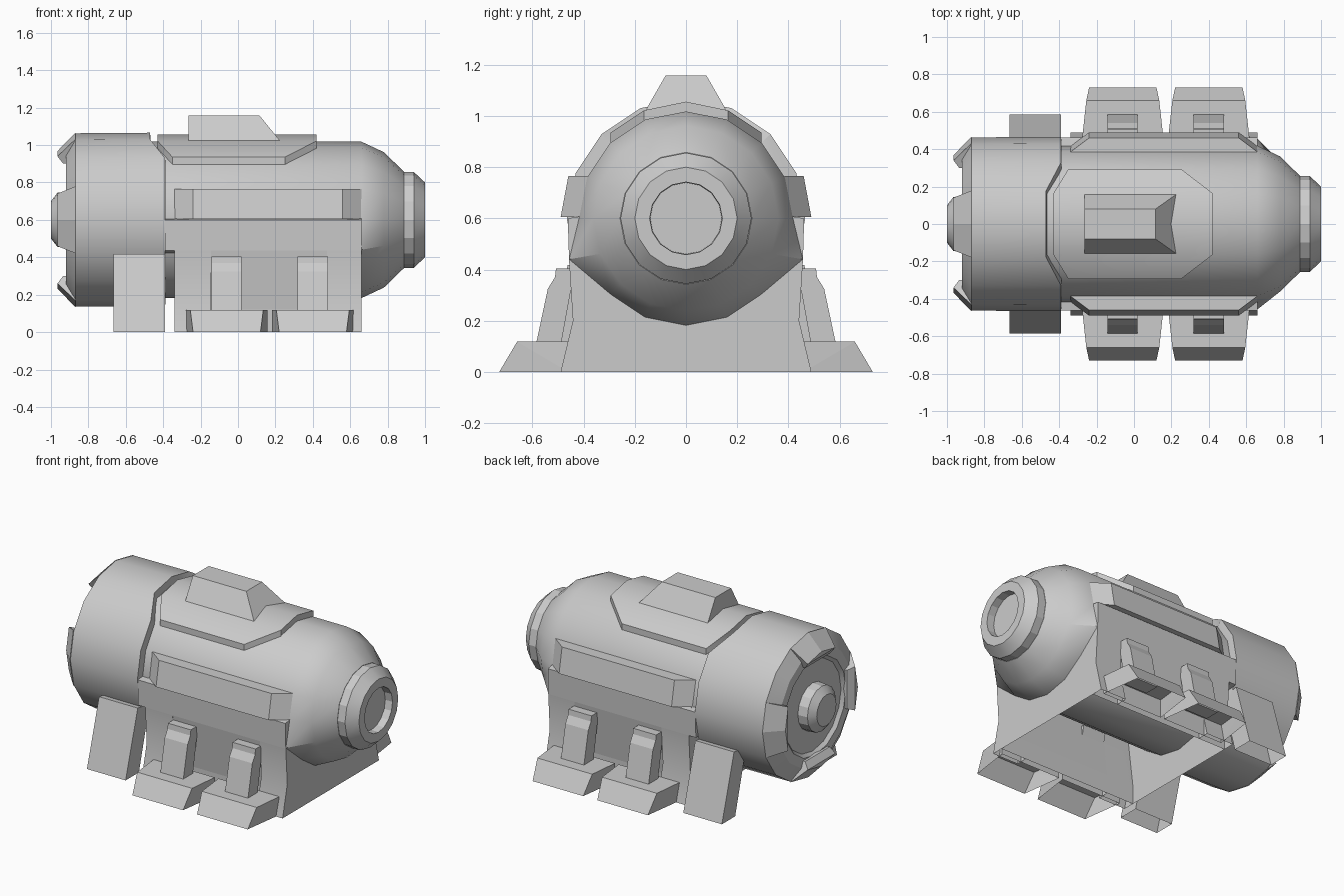
import bpy, bmesh
from math import sin, cos, pi

if "Cube" in bpy.data.objects:
    bpy.data.objects.remove(bpy.data.objects["Cube"])

CZ = 0.6      # height of the tank axis
SIDES = 16


def finish(name, bm, mirror=False, smooth=None):
    bmesh.ops.recalc_face_normals(bm, faces=bm.faces)
    me = bpy.data.meshes.new(name)
    bm.to_mesh(me)
    bm.free()
    ob = bpy.data.objects.new(name, me)
    bpy.context.collection.objects.link(ob)
    if mirror:
        mod = ob.modifiers.new("Mirror", 'MIRROR')
        mod.use_axis = (False, True, False)
    if smooth:
        bpy.ops.object.select_all(action='DESELECT')
        ob.select_set(True)
        bpy.context.view_layer.objects.active = ob
        bpy.ops.object.shade_smooth_by_angle(angle=smooth * pi / 180)
    return ob


def lathe(name, profile, tweak=None, smooth=32):
    """Revolve (x, radius) points about the long axis, capping both ends."""
    bm = bmesh.new()
    rings = []
    for i, (x, r) in enumerate(profile):
        ring = []
        for k in range(SIDES):
            t = 2 * pi * k / SIDES
            dx, dr = tweak(i, k) if tweak else (0, 0)
            ring.append(bm.verts.new((x + dx, (r + dr) * sin(t), CZ + r * cos(t))))
        rings.append(ring)
    for a, b in zip(rings, rings[1:]):
        for k in range(SIDES):
            n = (k + 1) % SIDES
            bm.faces.new((a[k], a[n], b[n], b[k]))
    bm.faces.new(rings[0])
    bm.faces.new(rings[-1])
    return finish(name, bm, smooth=smooth)


def drop_bottom(bm):
    """Leave a part open where it meets the ground."""
    low = [f for f in bm.faces if all(v.co.z < 0.001 for v in f.verts)]
    bmesh.ops.delete(bm, geom=low, context='FACES_ONLY')


def hull(name, pts, mirror=False):
    """Convex solid around a few corner points."""
    bm = bmesh.new()
    for p in pts:
        bm.verts.new(p)
    bmesh.ops.convex_hull(bm, input=bm.verts)
    bmesh.ops.dissolve_limit(bm, angle_limit=0.03, verts=bm.verts, edges=bm.edges)
    drop_bottom(bm)
    return finish(name, bm, mirror)


def prism(name, yz, x0, x1, mirror=False, smooth=None):
    """Extrude a (y, z) outline along x."""
    bm = bmesh.new()
    a = [bm.verts.new((x0, y, z)) for y, z in yz]
    b = [bm.verts.new((x1, y, z)) for y, z in yz]
    bm.faces.new(a)
    bm.faces.new(b)
    for i in range(len(yz)):
        j = (i + 1) % len(yz)
        bm.faces.new((a[i], a[j], b[j], b[i]))
    drop_bottom(bm)
    return finish(name, bm, mirror, smooth)


# main tank with domed nose; its lower flanks flare out to meet the saddle
lathe("tank_body", [(-0.34, 0.418), (0.66, 0.418), (0.78, 0.362), (0.887, 0.258)],
      lambda i, k: (0, 0.076 if i < 2 and k in (5, 11) else 0))
lathe("tank_neck", [(-0.50, 0.418), (-0.34, 0.418)])

# nose collar with recessed opening
lathe("nose_collar", [(0.885, 0.256), (0.94, 0.256), (1.0, 0.20),
                      (1.0, 0.142), (0.95, 0.14)], smooth=20)

# rear drum, its front rim stepping back around the top plate
lathe("rear_drum", [(-0.90, 0.29), (-0.92, 0.31), (-0.92, 0.37), (-0.868, 0.463),
                    (-0.39, 0.466), (-0.385, 0.40)],
      lambda i, k: (-0.08 if i >= 4 and k in (15, 0, 1) else 0, 0), smooth=25)

# rear hub
lathe("rear_hub", [(-0.89, 0.15), (-0.965, 0.145), (-1.0, 0.10)], smooth=20)

# four bevelled claws around the rear rim
for i, side in enumerate(("top", "left", "bottom", "right")):
    pts = []
    for x, r in ((-0.87, 0.466), (-0.85, 0.42), (-0.965, 0.368), (-0.935, 0.325), (-0.90, 0.325)):
        for k in (-1, 0, 1):
            t = i * pi / 2 + k * pi / 8
            pts.append((x, r * sin(t), CZ + r * cos(t)))
    hull("rear_claw_" + side, pts)

# curved octagonal top plate
bm = bmesh.new()
cols = []
for y, z, x0, x1 in ((-0.295, 0.935, -0.35, 0.25), (-0.165, 1.022, -0.43, 0.42),
                     (0, 1.056, -0.43, 0.42), (0.165, 1.022, -0.43, 0.42),
                     (0.295, 0.935, -0.35, 0.25)):
    cols.append([bm.verts.new(p) for p in ((x0, y, z), (x1, y, z),
                 (x1, y, z - 0.05), (x0, y, z - 0.05))])
for a, b in zip(cols, cols[1:]):
    for k in range(4):
        n = (k + 1) % 4
        bm.faces.new((a[k], a[n], b[n], b[k]))
bm.faces.new(cols[0])
bm.faces.new(cols[-1])
finish("top_plate", bm, smooth=32)

# wedge housing on the top plate
hull("top_housing", [(x, s * w, z) for s in (-1, 1) for x, w, z in (
    (-0.265, 0.08, 1.158), (0.115, 0.08, 1.158), (-0.265, 0.165, 1.01), (0.235, 0.165, 1.01))])

# saddle: recessed skirts and end walls, open underneath
half = [(0.415, 0), (0.415, 0.12), (0.457, 0.435), (0.462, 0.6), (0.40, 0.61)]
prism("saddle", half + [(-y, z) for y, z in reversed(half)], -0.34, 0.66)
prism("saddle_rear_lip", [(0.36, 0.42), (0.457, 0.435), (0.462, 0.6), (0.38, 0.61)],
      -0.39, -0.34, mirror=True)

# flared ribs at both ends of each skirt
for label, x0, x1 in (("rear", -0.34, -0.145), ("front", 0.475, 0.66)):
    prism(label + "_rib", [(0.49, 0), (0.442, 0.2), (0.457, 0.435), (0.415, 0.12), (0.415, 0)],
          x0, x1, mirror=True, smooth=25)

# side armour panel with chamfered ends
hull("side_panel", [(x, y + d, z) for y, z in ((0.385, 0.765), (0.415, 0.605))
                    for x, d in ((-0.34, 0), (0.66, 0), (-0.24, 0.075), (0.56, 0.075))], mirror=True)

# legs and feet
for label, cx in (("rear", -0.06), ("front", 0.40)):
    prism(label + "_leg", [(0.43, 0.405), (0.508, 0.405), (0.512, 0.37), (0.54, 0.325),
                           (0.588, 0.10), (0.49, 0.10), (0.45, 0.32)],
          cx - 0.083, cx + 0.08, mirror=True)
    hull(label + "_foot", [(cx + s * w, y, z) for s in (-1, 1) for w, y, z in (
        (0.217, 0.46, 0), (0.217, 0.46, 0.118), (0.195, 0.66, 0.118), (0.18, 0.73, 0))], mirror=True)

# slanted rear support blocks
prism("rear_support", [(0.34, 0.40), (0.462, 0.418), (0.585, 0), (0.45, 0)], -0.665, -0.39, mirror=True)
